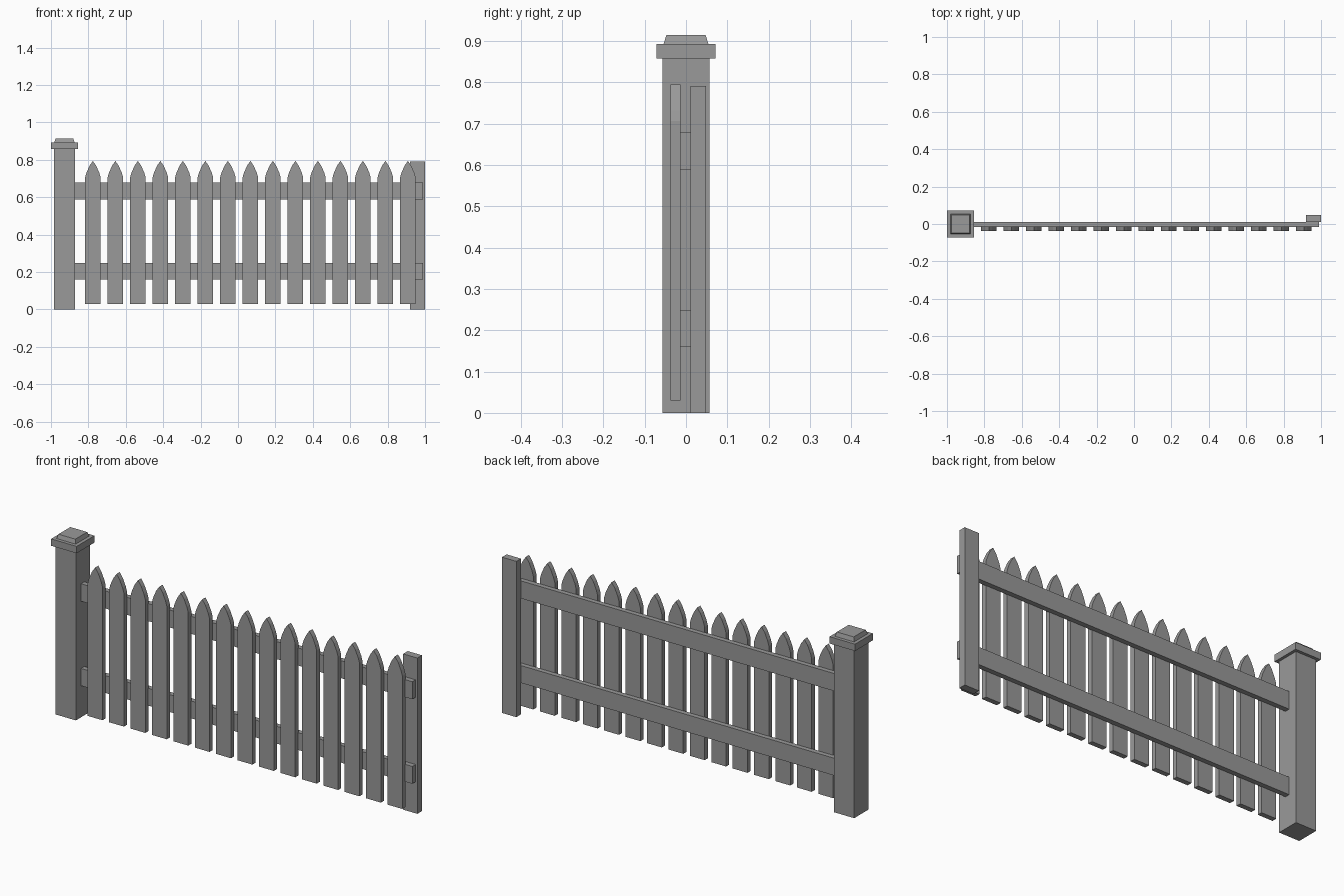
import bpy
import bmesh

cube = bpy.data.objects.get("Cube")
if cube:
    bpy.data.objects.remove(cube, do_unlink=True)

grey = bpy.data.materials.new("weathered_grey")
grey.use_nodes = True
COLOR = (0.32, 0.32, 0.32, 1)
grey.diffuse_color = COLOR
grey.node_tree.nodes["Principled BSDF"].inputs["Base Color"].default_value = COLOR


def finish(name, bm):
    bmesh.ops.recalc_face_normals(bm, faces=bm.faces)
    mesh = bpy.data.meshes.new(name)
    bm.to_mesh(mesh)
    bm.free()
    mesh.materials.append(grey)
    obj = bpy.data.objects.new(name, mesh)
    bpy.context.collection.objects.link(obj)
    return obj


def box(name, x, y, z, taper=1.0):
    """Box from (min, max) ranges; taper scales the top face."""
    bm = bmesh.new()
    bmesh.ops.create_cube(bm, size=1)
    for v in bm.verts:
        s = taper if v.co.z > 0 else 1.0
        v.co = [(lo + hi) / 2 + c * k * (hi - lo)
                for (lo, hi), c, k in zip((x, y, z), v.co, (s, s, 1))]
    return finish(name, bm)


def picket(name, cx):
    """Pointed board, extruded from a mirrored outline."""
    half = [(0.0415, 0.03), (0.0415, 0.706), (0.034, 0.732), (0.018, 0.768)]
    outline = half + [(0, 0.794)] + [(-x, z) for x, z in reversed(half)]
    bm = bmesh.new()
    face = bm.faces.new([bm.verts.new((cx + x, -0.038, z)) for x, z in outline])
    ext = bmesh.ops.extrude_face_region(bm, geom=[face])
    verts = [g for g in ext["geom"] if isinstance(g, bmesh.types.BMVert)]
    bmesh.ops.translate(bm, verts=verts, vec=(0, 0.025, 0))
    return finish(name, bm)


# Main post with stepped cap
PX = -0.928


def post_part(name, r, z, taper=1.0):
    return box(name, (PX - r, PX + r), (-r, r), z, taper)


post_part("post", 0.057, (0, 0.86))
post_part("post_cap", 0.0715, (0.858, 0.893))
post_part("post_cap_top", 0.054, (0.893, 0.914), 0.88)

# Rails running from inside the post past the end board
for name, z in (("lower_rail", (0.16, 0.248)), ("upper_rail", (0.589, 0.678))):
    box(name, (-0.9, 0.99), (-0.015, 0.011), z)

# End board behind the rails
box("end_board", (0.92, 1.0), (0.011, 0.048), (0, 0.791))

# Row of pickets
for i in range(15):
    picket(f"picket_{i + 1}", -0.776 + i * 0.1203)
